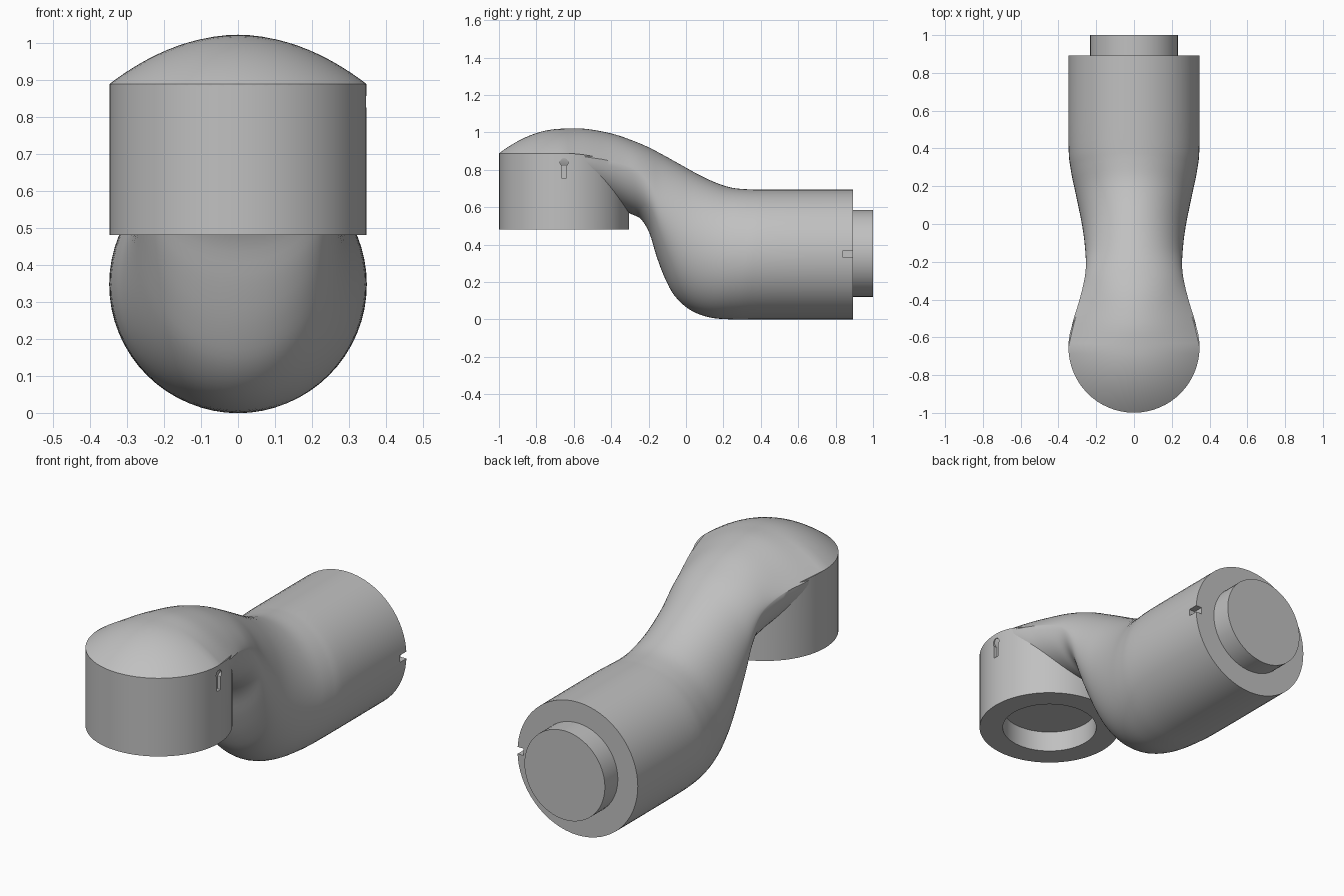
import bpy, bmesh, math
from mathutils import Vector

cube = bpy.data.objects.get("Cube")
if cube:
    bpy.data.objects.remove(cube, do_unlink=True)

SEG = 64
R = 0.347        # outer radius of both cylinders
BORE = 0.232     # radius of plug and socket
HEAD_Y = -0.652  # axis of the upright head
PIPE_Z = 0.347   # axis of the lying pipe
RIM_Z = 0.888    # edge between head wall and dome

grey = bpy.data.materials.new("plain_grey")
grey.use_nodes = True
grey.diffuse_color = (0.53, 0.53, 0.53, 1)
grey.node_tree.nodes["Principled BSDF"].inputs["Base Color"].default_value = grey.diffuse_color


def make_object(name, bm):
    bmesh.ops.recalc_face_normals(bm, faces=bm.faces)
    mesh = bpy.data.meshes.new(name)
    bm.to_mesh(mesh)
    bm.free()
    mesh.materials.append(grey)
    obj = bpy.data.objects.new(name, mesh)
    bpy.context.collection.objects.link(obj)
    return obj


def skin(name, rings):
    """Join closed rings of points into a capped solid."""
    bm = bmesh.new()
    loops = [[bm.verts.new(p) for p in ring] for ring in rings]
    for a, b in zip(loops, loops[1:]):
        n = len(a)
        for i in range(n):
            j = (i + 1) % n
            bm.faces.new((a[i], a[j], b[j], b[i]))
    bm.faces.new(loops[0])
    bm.faces.new(loops[-1])
    return make_object(name, bm)


def section(ty, tz, by, bz, w, frac, power):
    """Cross-section with a bowed upper half and an elliptical lower half."""
    top, bottom = Vector((0, ty, tz)), Vector((0, by, bz))
    mid = top.lerp(bottom, frac)
    ring = []
    for i in range(SEG):
        a = math.tau * i / SEG
        s = math.sin(a)
        p = mid.lerp(top, s ** power) if s >= 0 else mid.lerp(bottom, -s)
        p.x = w * math.cos(a)
        ring.append(p)
    return ring


def catmull(p0, p1, p2, p3, t):
    return [b + 0.5 * t * (c - a + t * (2 * a - 5 * b + 4 * c - d + t * (3 * (b - c) + d - a)))
            for a, b, c, d in zip(p0, p1, p2, p3)]


def cut(target, cutter):
    cutter.hide_render = True
    cutter.hide_set(True)
    mod = target.modifiers.new("cut", "BOOLEAN")
    mod.operation = "DIFFERENCE"
    mod.solver = "EXACT"
    mod.object = cutter


def smooth(obj):
    bpy.ops.object.select_all(action="DESELECT")
    obj.select_set(True)
    bpy.context.view_layer.objects.active = obj
    bpy.ops.object.shade_smooth_by_angle(angle=math.radians(35))


# Dome over the front half of the head
rings = []
for k in range(16, 0, -1):
    a = math.radians(89) * k / 16
    y, w = HEAD_Y - R * math.sin(a), R * math.cos(a)
    rise = 0.132 * (w / R) ** 2
    low = RIM_Z - 0.2 * w / R
    rings.append(section(y, RIM_Z + rise, y, low, w, rise / (RIM_Z + rise - low), 2))

# Bend from head to pipe: top y z, bottom y z, half width, rim fraction, bow
keys = [
    (HEAD_Y, 1.02, HEAD_Y, 0.68, R, 0.388, 2),
    (-0.55, 1.02, -0.5, 0.64, 0.327, 0.4, 2),
    (-0.45, 1.005, -0.38, 0.6, 0.295, 0.38, 1.9),
    (-0.36, 0.983, -0.29, 0.562, 0.271, 0.38, 1.6),
    (-0.27, 0.95, -0.24, 0.535, 0.257, 0.4, 1.3),
    (-0.2, 0.92, -0.195, 0.46, 0.255, 0.45, 1.1),
    (-0.12, 0.878, -0.16, 0.345, 0.258, 0.5, 1),
    (-0.03, 0.828, -0.115, 0.225, 0.265, 0.5, 1),
    (0.06, 0.778, -0.06, 0.125, 0.276, 0.5, 1),
    (0.15, 0.735, 0.02, 0.052, 0.293, 0.5, 1),
    (0.24, 0.705, 0.12, 0.012, 0.313, 0.5, 1),
    (0.34, 0.695, 0.24, 0, 0.335, 0.5, 1),
    (0.45, 0.694, 0.4, 0, R, 0.5, 1),
    (0.893, 0.694, 0.893, 0, R, 0.5, 1),
]
STEPS = 4
for i in range(len(keys) - 1):
    quad = [keys[min(max(i + d, 0), len(keys) - 1)] for d in (-1, 0, 1, 2)]
    for s in range(STEPS):
        rings.append(section(*catmull(*quad, s / STEPS)))
rings.append(section(*keys[-1]))
body = skin("curved_pipe_body", rings)


# Upright head wall with socket in its underside
def head_ring(radius, z, follow_rim=False):
    ring = []
    for i in range(SEG):
        a = math.tau * i / SEG
        y = HEAD_Y + radius * math.sin(a)
        drop = 0.68 * max(0, y - HEAD_Y) ** 2 if follow_rim else 0
        ring.append((radius * math.cos(a), y, z - drop))
    return ring


head = skin("socket_head", [
    head_ring(BORE, 0.588), head_ring(BORE, 0.48),
    head_ring(R, 0.48), head_ring(R, RIM_Z, True), head_ring(BORE, 0.84)])

# Plug on the pipe end
plug = skin("end_plug", [
    [(BORE * math.cos(math.tau * i / SEG), y, PIPE_Z + 0.006 + BORE * math.sin(math.tau * i / SEG))
     for i in range(SEG)] for y in (0.87, 1.0)])


# Cutters for the keyhole slot and the end notch
def prism(name, outline, x0, x1):
    return skin(name, [[(x, y, z) for y, z in outline] for x in (x0, x1)])


def box_outline(y, z, half_y, half_z):
    return [(y - half_y, z - half_z), (y + half_y, z - half_z),
            (y + half_y, z + half_z), (y - half_y, z + half_z)]


eye = [math.radians(-50 + 280 * i / 14) for i in range(15)]
keyhole = [(HEAD_Y - 0.014, 0.755), (HEAD_Y + 0.014, 0.755)]
keyhole += [(HEAD_Y + 0.022 * math.cos(a), 0.84 + 0.022 * math.sin(a)) for a in eye]
cut(head, prism("keyhole_cutter", keyhole, R - 0.02, R + 0.05))
cut(body, prism("notch_cutter", box_outline(0.88, 0.35, 0.04, 0.018), R - 0.035, R + 0.05))

for part in (body, head, plug):
    smooth(part)
